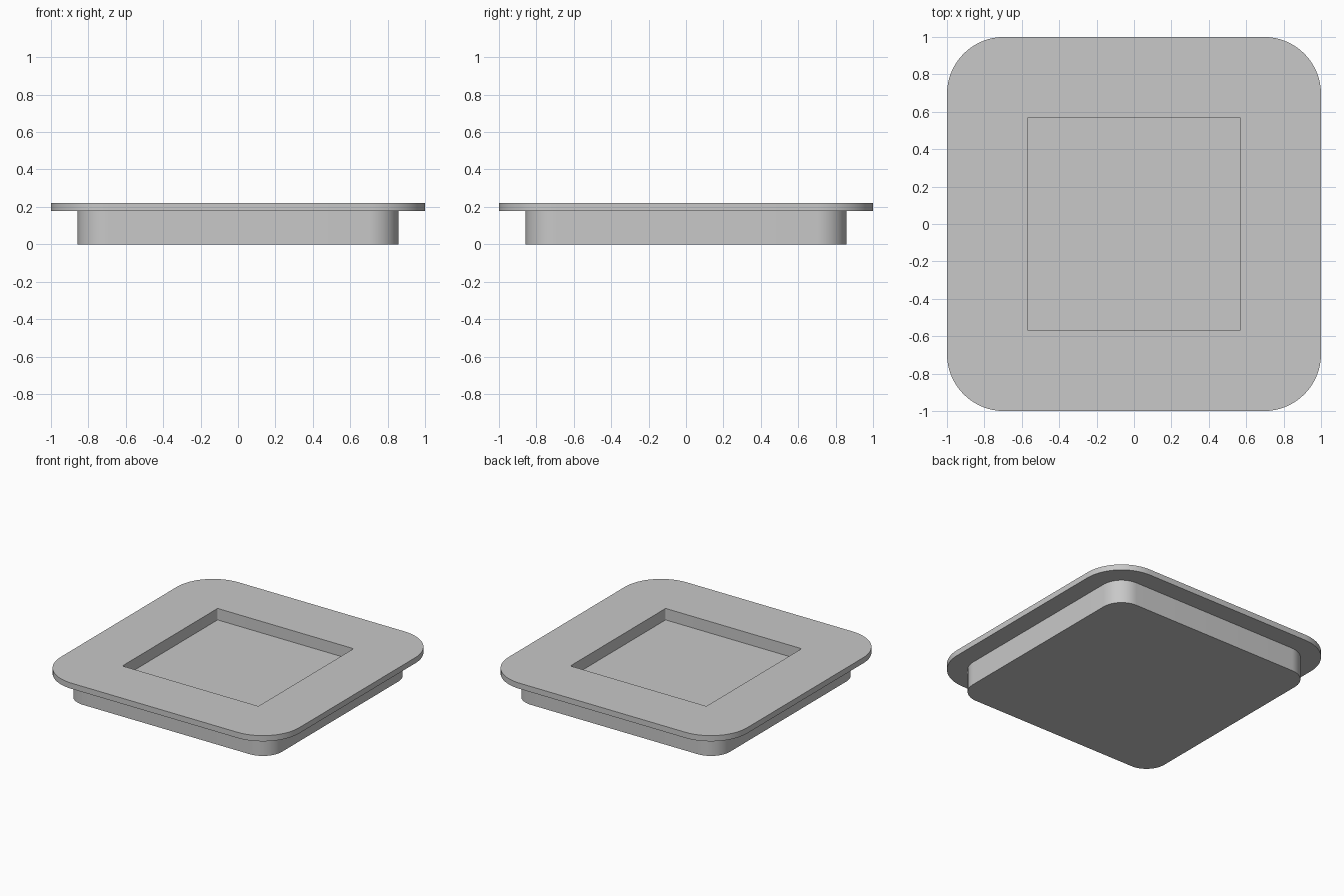
import bpy, bmesh
from math import cos, sin, pi, radians

if "Cube" in bpy.data.objects:
    bpy.data.objects.remove(bpy.data.objects["Cube"], do_unlink=True)

CORNER_STEPS = 16


def make_material(name, colour):
    mat = bpy.data.materials.new(name)
    mat.use_nodes = True
    mat.diffuse_color = colour
    mat.node_tree.nodes["Principled BSDF"].inputs["Base Color"].default_value = colour
    return mat


def rounded_square(bm, half, radius, z):
    """Ring of vertices around a square with rounded corners."""
    ring = []
    c = half - radius
    for i, (sx, sy) in enumerate([(1, 1), (-1, 1), (-1, -1), (1, -1)]):
        for k in range(CORNER_STEPS + 1):
            a = (i + k / CORNER_STEPS) * pi / 2
            ring.append(bm.verts.new((sx * c + radius * cos(a), sy * c + radius * sin(a), z)))
    return ring


def loft(name, sections, mat):
    """Closed solid through a list of (half width, corner radius, height)."""
    bm = bmesh.new()
    rings = [rounded_square(bm, *s) for s in sections]
    n = len(rings[0])
    for low, high in zip(rings, rings[1:]):
        for i in range(n):
            j = (i + 1) % n
            bm.faces.new((low[i], low[j], high[j], high[i]))
    bm.faces.new(rings[0][::-1])
    bm.faces.new(rings[-1])
    bmesh.ops.recalc_face_normals(bm, faces=bm.faces)
    mesh = bpy.data.meshes.new(name)
    bm.to_mesh(mesh)
    bm.free()
    mesh.materials.append(mat)
    obj = bpy.data.objects.new(name, mesh)
    bpy.context.collection.objects.link(obj)
    bpy.ops.object.select_all(action="DESELECT")
    obj.select_set(True)
    bpy.context.view_layer.objects.active = obj
    bpy.ops.object.shade_smooth_by_angle(angle=radians(30))
    return obj


grey = make_material("light grey", (0.58, 0.58, 0.58, 1))

TOP, FLANGE_Z, FLOOR_Z = 0.22, 0.177, 0.133

# Base block, overhanging flange and square pocket in one solid
loft("flanged_tray", [
    (0.857, 0.16, 0),          # base bottom
    (0.857, 0.16, FLANGE_Z),   # base top
    (1.0, 0.305, FLANGE_Z),    # flange underside
    (1.0, 0.305, TOP),         # flange top
    (0.57, 0.01, TOP),         # pocket rim
    (0.57, 0.01, FLOOR_Z),     # pocket floor
], grey)
